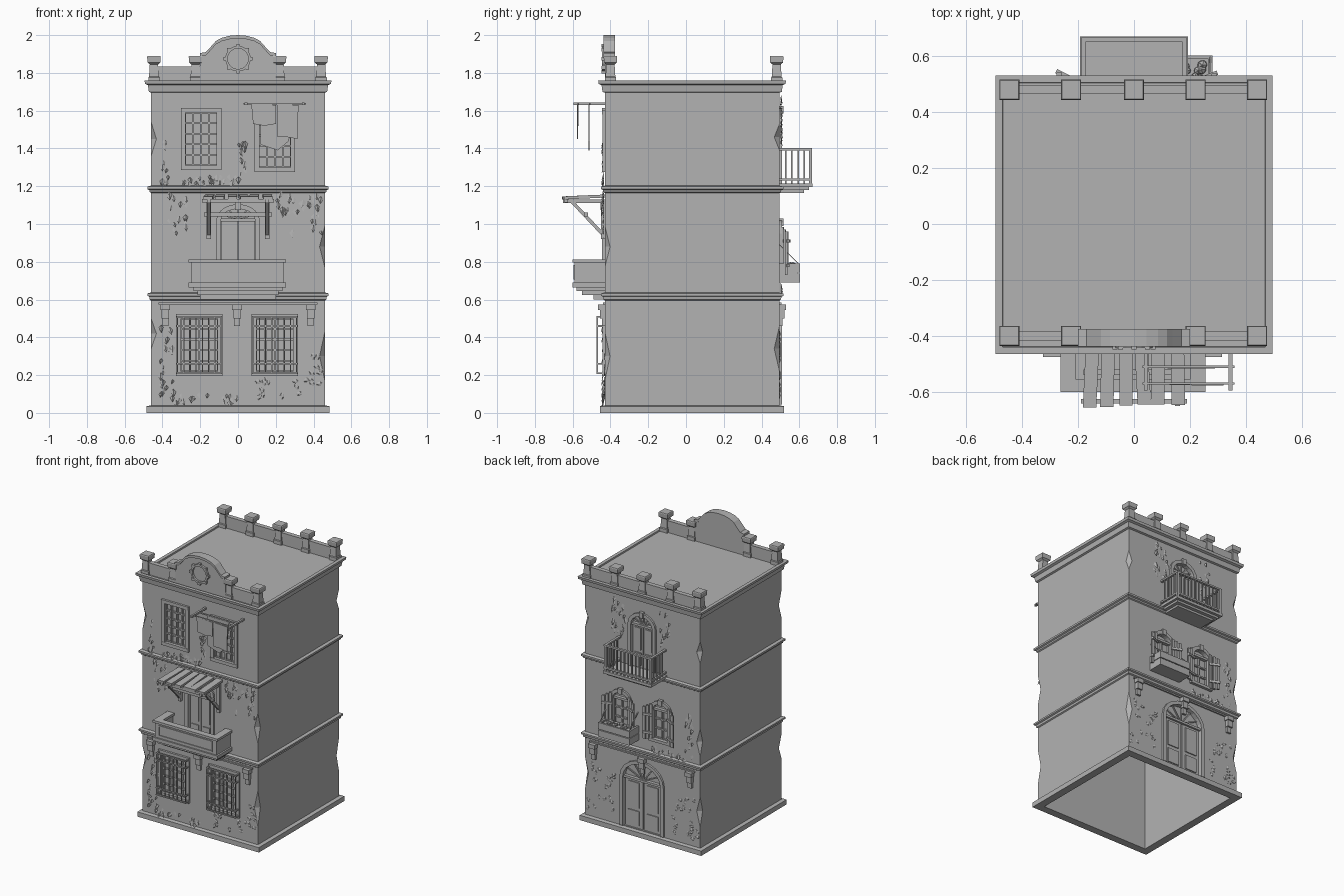
import bpy, bmesh, math, random
from mathutils import Matrix, Vector

random.seed(4)
if "Cube" in bpy.data.objects:
    bpy.data.objects.remove(bpy.data.objects["Cube"])

stone = bpy.data.materials.new("plain_grey")
stone.use_nodes = True
GREY = (0.45, 0.45, 0.45, 1)
stone.diffuse_color = GREY
stone.node_tree.nodes["Principled BSDF"].inputs["Base Color"].default_value = GREY

HALF, FRONT, BACK = 0.46, -0.43, 0.495
F, B = -1, 1  # facade sides


def wall(s, d):
    """y of a point d outside the front or back wall"""
    return FRONT - d if s == F else BACK + d


def finish(bm, name):
    bmesh.ops.recalc_face_normals(bm, faces=bm.faces)
    mesh = bpy.data.meshes.new(name)
    bm.to_mesh(mesh)
    bm.free()
    mesh.materials.append(stone)
    ob = bpy.data.objects.new(name, mesh)
    bpy.context.collection.objects.link(ob)
    return ob


def box(bm, x0, x1, y0, y1, z0, z1):
    m = Matrix.Translation(((x0 + x1) / 2, (y0 + y1) / 2, (z0 + z1) / 2))
    m = m @ Matrix.Diagonal((x1 - x0, abs(y1 - y0), z1 - z0, 1))
    bmesh.ops.create_cube(bm, size=1, matrix=m)


def slab(bm, s, x0, x1, z0, z1, d0, d1):
    box(bm, x0, x1, wall(s, d0), wall(s, d1), z0, z1)


def beam(bm, a, b, w):
    """square bar between two points"""
    a, b = Vector(a), Vector(b)
    rot = (b - a).to_track_quat('Z', 'Y').to_matrix().to_4x4()
    m = Matrix.Translation((a + b) / 2) @ rot @ Matrix.Diagonal((w, w, (b - a).length, 1))
    bmesh.ops.create_cube(bm, size=1, matrix=m)


def prism(bm, s, pts, d0, d1):
    """extrude an (x, z) outline away from a wall"""
    rings = [[bm.verts.new((x, wall(s, d), z)) for x, z in pts] for d in (d0, d1)]
    bm.faces.new(rings[0])
    bm.faces.new(rings[1])
    for i in range(len(pts)):
        j = (i + 1) % len(pts)
        bm.faces.new((rings[0][i], rings[0][j], rings[1][j], rings[1][i]))


def arch(x, w, z0, spring, rise, n=10):
    """door outline from left foot over the arch to right foot"""
    top = [(x - w * math.cos(math.pi * i / n), spring + rise * math.sin(math.pi * i / n)) for i in range(n + 1)]
    return [(x - w, z0)] + top + [(x + w, z0)]


def loft(bm, levels, x0, x1, y0, y1):
    """rectangle rings through (height, outward offset) levels"""
    rings = [[bm.verts.new(p) for p in ((x0 - o, y0 - o, z), (x1 + o, y0 - o, z), (x1 + o, y1 + o, z), (x0 - o, y1 + o, z))]
             for z, o in levels]
    for a, b in zip(rings, rings[1:]):
        for i in range(4):
            j = (i + 1) % 4
            bm.faces.new((a[i], a[j], b[j], b[i]))
    return rings


# Openings as (side, x centre, half width, bottom, top)
WINDOWS = [(F, -0.195, 0.085, 1.31, 1.59), (F, 0.195, 0.085, 1.30, 1.58),
           (F, -0.205, 0.1, 0.22, 0.5), (F, 0.195, 0.1, 0.22, 0.5)]
ARCH_WINDOWS = [(B, 0.17, 0.06, 0.74, 0.95, 0.045), (B, -0.15, 0.06, 0.74, 0.95, 0.045)]
DOORS = [(F, 0.0, 0.09, 0.64, 1.02, 0.06), (B, 0.0, 0.085, 1.21, 1.52, 0.07), (B, 0.0, 0.15, 0.045, 0.4, 0.12)]

# Hollow body, with cut openings and chipped corners
bm = bmesh.new()
box(bm, -HALF, HALF, FRONT, BACK, 0, 1.75)
body = finish(bm, "building_walls")
bm = bmesh.new()
box(bm, -HALF + 0.03, HALF - 0.03, FRONT + 0.03, BACK - 0.03, -0.1, 1.72)
for s, x, w, z0, z1 in WINDOWS:
    slab(bm, s, x - w, x + w, z0, z1, -0.02, 0.05)
for s, x, w, z0, spring, rise in ARCH_WINDOWS + DOORS:
    prism(bm, s, arch(x, w, z0, spring, rise), -0.02, 0.05)
for x, y, z, h in ((1, F, 0.88, 0.11), (1, F, 0.3, 0.13), (-1, F, 1.45, 0.09), (-1, F, 0.42, 0.08),
                   (1, B, 1.46, 0.07), (1, B, 0.34, 0.12), (-1, B, 0.8, 0.1), (-1, B, 0.3, 0.11), (-1, B, 1.45, 0.08)):
    m = Matrix.Translation((x * HALF, wall(y, 0), z)) @ Matrix.Diagonal((0.028, 0.028, h, 1))
    bmesh.ops.create_uvsphere(bm, u_segments=4, v_segments=2, radius=1, matrix=m)
cutter = finish(bm, "opening_cutter")
cutter.hide_render = True
mod = body.modifiers.new("openings", 'BOOLEAN')
mod.operation, mod.solver, mod.object = 'DIFFERENCE', 'EXACT', cutter
carved = bpy.data.meshes.new_from_object(body.evaluated_get(bpy.context.evaluated_depsgraph_get()))
body.modifiers.clear()
body.data = carved
bpy.data.objects.remove(cutter)

# Plinth and cornices
for name, levels in (
        ("plinth", ((0, 0), (0, 0.025), (0.035, 0.025), (0.04, 0))),
        ("lower_cornice", ((0.595, 0), (0.6, 0.008), (0.615, 0.01), (0.62, 0.02), (0.632, 0.02), (0.638, 0))),
        ("middle_cornice", ((1.165, 0), (1.17, 0.008), (1.18, 0.01), (1.185, 0.02), (1.198, 0.02), (1.203, 0))),
        ("roof_cornice", ((1.695, 0), (1.7, 0.012), (1.735, 0.017), (1.742, 0.032), (1.76, 0.035), (1.76, 0.01), (1.75, 0.008), (1.75, -0.02)))):
    bm = bmesh.new()
    loft(bm, levels, -HALF, HALF, FRONT, BACK)
    finish(bm, name)

# Parapets with capped posts
for s, y, name, posts in ((F, -0.4, "front", (-0.445, -0.225, 0.22, 0.44)), (B, 0.48, "back", (-0.445, -0.225, 0, 0.22, 0.44))):
    bm = bmesh.new()
    for x in posts:
        rings = loft(bm, ((1.75, 0.004), (1.775, 0.004), (1.78, 0), (1.845, -0.004), (1.855, 0.008), (1.885, 0.01), (1.89, 0.007)),
                     x - 0.026, x + 0.026, y - 0.026, y + 0.026)
        bm.faces.new(rings[-1])
    finish(bm, name + "_parapet_posts")
    bm = bmesh.new()
    for a, b in zip(posts, posts[1:]):
        box(bm, a, b, y - 0.016, y + 0.016, 1.75, 1.835)
    finish(bm, name + "_parapet_wall")

# Curved gable with round ornament
bm = bmesh.new()
for grow, d0, d1 in ((0, -0.05, 0.0), (0.012, -0.055, 0.008)):
    crown = [(x, z + grow - 0.012) for x, z in ((-0.2, 1.905), (-0.17, 1.91))]
    crown += [(0.145 * math.sin(t * math.pi / 10), 1.91 + grow - 0.012 + 0.09 * math.cos(t * math.pi / 10) ** 0.8) for t in range(-4, 5)]
    crown += [(-x, z) for x, z in crown[1::-1]]
    low = [(x, z - 0.018) for x, z in crown[::-1]] if grow else [(0.2, 1.75), (-0.2, 1.75)]
    prism(bm, F, crown + low, d0, d1)
finish(bm, "gable")
bm = bmesh.new()
for i in range(16):
    a, b = math.tau * i / 16, math.tau * (i + 1) / 16
    prism(bm, F, [(r * math.cos(t), 1.875 + r * math.sin(t)) for r, t in ((0.055, a), (0.068, a), (0.068, b), (0.055, b))], 0, 0.014)
    if i % 2 == 0:
        x, z = 0.068 * math.cos(a), 1.875 + 0.068 * math.sin(a)
        slab(bm, F, x - 0.009, x + 0.009, z - 0.009, z + 0.009, 0, 0.018)
finish(bm, "gable_ornament")


def glazing(bm, s, x, w, z0, z1, cols, rows):
    for i in range(cols + 1):
        c = x - w + 2 * w * i / cols
        slab(bm, s, c - 0.005, c + 0.005, z0, z1, -0.02, -0.006)
    for i in range(rows + 1):
        c = z0 + (z1 - z0) * i / rows
        slab(bm, s, x - w, x + w, c - 0.005, c + 0.005, -0.02, -0.007)


# Rectangular windows with frames
for n, (s, x, w, z0, z1) in enumerate(WINDOWS):
    bm = bmesh.new()
    for side in (-1, 1):
        c = x + side * (w + 0.01)
        slab(bm, s, c - 0.013, c + 0.013, z0, z1, 0, 0.012)
    slab(bm, s, x - w - 0.023, x + w + 0.023, z1, z1 + 0.024, 0, 0.015)
    slab(bm, s, x - w - 0.023, x + w + 0.023, z0 - 0.024, z0, 0, 0.015)
    glazing(bm, s, x, w, z0, z1, 4, 5)
    finish(bm, "front_window_%d" % n)

# Ground floor window grilles
for n, (s, x, w, z0, z1) in enumerate(WINDOWS[2:]):
    bm = bmesh.new()
    g = w + 0.015
    for i in range(8):
        c = x - g + 2 * g * i / 7
        slab(bm, F, c - 0.003, c + 0.003, z0 - 0.01, z1 + 0.01, 0.037, 0.043)
    for z in (z0 - 0.01, z0 + 0.04, z1 - 0.04, z1 + 0.01):
        slab(bm, F, x - g - 0.005, x + g + 0.005, z - 0.004, z + 0.004, 0.034, 0.045)
        for c in (x - g, x + g):
            slab(bm, F, c - 0.004, c + 0.004, z - 0.004, z + 0.004, 0, 0.04)
    finish(bm, "window_grille_%d" % n)

# Arched doors and windows
for n, (s, x, w, z0, spring, rise) in enumerate(DOORS + ARCH_WINDOWS):
    bm = bmesh.new()
    prism(bm, s, arch(x, w + 0.025, z0, spring, rise + 0.025) + arch(x, w, z0, spring, rise)[::-1], 0, 0.014)
    slab(bm, s, x - 0.015, x + 0.015, spring + rise - 0.005, spring + rise + 0.035, 0, 0.022)
    slab(bm, s, x - w, x + w, spring - 0.008, spring + 0.008, -0.02, 0.004)
    if n < len(DOORS):
        for side in (-1, 1):
            c, h = x + side * w / 2, spring - z0
            slab(bm, s, c - w * 0.47, c + w * 0.47, z0, spring, -0.02, -0.01)
            for lo, hi in ((0.06, 0.35), (0.42, 0.93)):
                slab(bm, s, c - w * 0.3, c + w * 0.3, z0 + h * lo, z0 + h * hi, -0.01, -0.003)
        for i in range(1, 6):
            t = math.pi * i / 6
            beam(bm, (x, wall(s, -0.013), spring), (x + w * math.cos(t), wall(s, -0.013), spring + rise * math.sin(t)), 0.008)
    else:
        glazing(bm, s, x, w, z0, spring, 2, 3)
        slab(bm, s, x - w - 0.03, x + w + 0.03, z0 - 0.02, z0, 0, 0.02)
    finish(bm, ("arched_door_%d" if n < len(DOORS) else "arched_window_%d") % n)

# Open plank shutters
bm = bmesh.new()
for x, side, swing in ((0.17, 1, 0.03), (0.17, -1, 0.03), (-0.15, -1, 0.035), (-0.15, 1, 0.02)):
    for i in range(3):
        a, b = x + side * (0.063 + 0.022 * i), x + side * (0.083 + 0.022 * i)
        d = 0.012 + swing * (i + 1) / 3
        slab(bm, B, min(a, b), max(a, b), 0.73, 0.96 + 0.012 * (2 - i), d - 0.012, d)
    for z in (0.78, 0.91):
        beam(bm, (x + side * 0.06, wall(B, 0.018), z), (x + side * 0.128, wall(B, 0.016 + swing), z), 0.016)
finish(bm, "shutters")

# Planter box with rounded plants and stays
bm = bmesh.new()
for i in range(2):
    slab(bm, B, 0.03, 0.28, 0.69 + i * 0.054, 0.738 + i * 0.054, 0.095, 0.108)
    for x in (0.03, 0.267):
        slab(bm, B, x, x + 0.013, 0.69 + i * 0.054, 0.738 + i * 0.054, 0, 0.1)
slab(bm, B, 0.035, 0.275, 0.69, 0.775, 0, 0.097)
for x in (0.037, 0.273):
    beam(bm, (x, wall(B, 0.1), 0.79), (x, wall(B, 0), 0.89), 0.005)
for i in range(16):
    p = (random.uniform(0.05, 0.26), wall(B, random.uniform(0.02, 0.085)), 0.78)
    bmesh.ops.create_icosphere(bm, subdivisions=1, radius=random.uniform(0.012, 0.02), matrix=Matrix.Translation(p))
finish(bm, "planter_box")

# Front balcony with solid parapet and stepped underside
bm = bmesh.new()
for z0, z1, d, e in ((0.6, 0.625, 0.06, 0.2), (0.625, 0.645, 0.12, 0.215), (0.645, 0.67, 0.15, 0.235)):
    slab(bm, F, -e, e, z0, z1, 0, d)
slab(bm, F, -0.262, 0.255, 0.665, 0.69, 0, 0.17)
slab(bm, F, -0.25, 0.243, 0.69, 0.795, 0.13, 0.16)
slab(bm, F, -0.262, 0.255, 0.795, 0.812, 0.125, 0.17)
for x in (-0.25, 0.213):
    slab(bm, F, x, x + 0.03, 0.69, 0.795, 0, 0.13)
    slab(bm, F, x - 0.012, x + 0.042, 0.795, 0.812, 0, 0.125)
for z in (0.705, 0.775):
    slab(bm, F, -0.22, 0.21, z, z + 0.008, 0.155, 0.166)
for x in (-0.22, 0.202):
    slab(bm, F, x, x + 0.008, 0.705, 0.783, 0.155, 0.166)
finish(bm, "front_balcony")

# Back balcony with baluster railing
bm = bmesh.new()
for z0, z1, d, e in ((1.165, 1.18, 0.13, 0.15), (1.18, 1.195, 0.155, 0.175), (1.195, 1.215, 0.175, 0.193)):
    slab(bm, B, -e, e, z0, z1, 0, d)
for z in (1.23, 1.39):
    slab(bm, B, -0.19, 0.19, z, z + 0.012, 0.155, 0.172)
    for x in (-0.19, 0.173):
        slab(bm, B, x, x + 0.017, z, z + 0.012, 0, 0.16)
posts = [(-0.18 + 0.36 * i / 12, 0.164) for i in range(13)] + [(x, 0.033 * i) for x in (-0.181, 0.181) for i in range(1, 5)]
for x, d in posts:
    w = 0.008 if abs(x) > 0.179 and d > 0.16 else 0.004
    slab(bm, B, x - w, x + w, 1.215, 1.395, d - w, d + w)
finish(bm, "back_balcony")

# Plank awning on diagonal braces
bm = bmesh.new()
for x in (-0.155, 0.155):
    slab(bm, F, x - 0.011, x + 0.011, 0.92, 1.13, 0, 0.02)
    beam(bm, (x, wall(F, 0.01), 0.945), (x, wall(F, 0.18), 1.125), 0.018)
    slab(bm, F, x - 0.009, x + 0.009, 1.11, 1.13, 0, 0.22)
slab(bm, F, -0.19, 0.19, 1.115, 1.132, 0.195, 0.212)
slab(bm, F, -0.18, 0.18, 1.04, 1.06, 0.09, 0.11)
for x in (-0.148, -0.092, -0.028, 0.025, 0.087, 0.155):
    sway, reach = random.uniform(-0.012, 0.012), random.uniform(0.21, 0.235)
    for i in range(3):
        beam(bm, (x + (i - 1) * 0.016, wall(F, 0), 1.148), (x + sway + (i - 1) * 0.016, wall(F, reach), 1.138), 0.016)
finish(bm, "plank_awning")

# Clothes line with hanging cloths
bm = bmesh.new()
for x in (0.042, 0.345):
    beam(bm, (x, wall(F, 0), 1.637), (x, wall(F, 0.165), 1.637), 0.014)
for d in (0.08, 0.14):
    slab(bm, F, 0.03, 0.36, 1.633, 1.641, d - 0.004, d + 0.004)
for d, pts in ((0.14, ((0.07, 1.64), (0.2, 1.63), (0.2, 1.53), (0.14, 1.52), (0.08, 1.53))),
               (0.142, ((0.205, 1.635), (0.32, 1.63), (0.315, 1.45), (0.26, 1.46), (0.21, 1.46))),
               (0.082, ((0.12, 1.635), (0.29, 1.635), (0.27, 1.44), (0.21, 1.39), (0.12, 1.42)))):
    prism(bm, F, pts, d, d + 0.005)
finish(bm, "clothes_line")

# Corbels under the lower cornice
bm = bmesh.new()
for s in (F, B):
    for x in (-0.385, -0.005, 0.385):
        for z0, z1, w, d in ((0.545, 0.575, 0.026, 0.035), (0.5, 0.545, 0.02, 0.026), (0.46, 0.5, 0.016, 0.015)):
            slab(bm, s, x - w, x + w, z0, z1, 0, d)
    slab(bm, s, -0.42, 0.42, 0.575, 0.585, 0, 0.01)
finish(bm, "corbels")

# Ivy patches: folded leaves in areas of (side, x range, z range, count)
for n, (s, x0, x1, z0, z1, count) in enumerate((
        (F, -0.41, -0.34, 0.08, 0.48, 24), (F, -0.36, 0, 0.045, 0.1, 20), (F, -0.37, -0.27, 0.95, 1.16, 18),
        (F, 0.2, 0.44, 1.06, 1.16, 24), (F, 0.24, 0.29, 0.94, 1.08, 7), (F, 0.38, 0.44, 0.93, 1.08, 9),
        (F, -0.4, 0.02, 1.2, 1.25, 30), (F, -0.4, -0.37, 1.22, 1.44, 9), (F, 0, 0.04, 1.22, 1.45, 14),
        (B, 0.13, 0.25, 1.42, 1.68, 26), (B, -0.22, -0.14, 1.42, 1.68, 16), (B, -0.42, -0.34, 0.65, 0.98, 18),
        (B, -0.38, -0.08, 0.64, 0.68, 20))):
    bm = bmesh.new()
    for i in range(count):
        x, z = random.uniform(x0, x1), random.uniform(z0, z1)
        r, lift = random.uniform(0.012, 0.022), random.uniform(0.006, 0.02)
        tip, left, base, right = [bm.verts.new((x + a * r, wall(s, d), z + b * r)) for a, b, d in
                                  ((random.uniform(-0.5, 0.5), -1.2, lift), (-0.7, 0.1, 0.004), (0, 0.8, lift * 0.6), (0.7, 0.1, 0.004))]
        bm.faces.new((tip, base, left))
        bm.faces.new((tip, right, base))
    finish(bm, "ivy_%d" % n)

# Plaster chips on the lower walls
bm = bmesh.new()
for s, x0, x1 in ((F, 0.04, 0.44), (B, 0.2, 0.44), (B, -0.44, -0.2)):
    for i in range(22):
        x, z = random.uniform(x0, x1), random.uniform(0.07, 0.19 if s == F and i < 14 else 0.43)
        if s == F and i >= 14:
            x = random.uniform(0.35, 0.44)
        m = Matrix.Translation((x, wall(s, 0), z)) @ Matrix.Rotation(random.uniform(0, 3), 4, 'Y')
        bmesh.ops.create_icosphere(bm, subdivisions=1, radius=1, matrix=m @ Matrix.Diagonal((0.02, 0.005, 0.011, 1)))
finish(bm, "plaster_chips")
